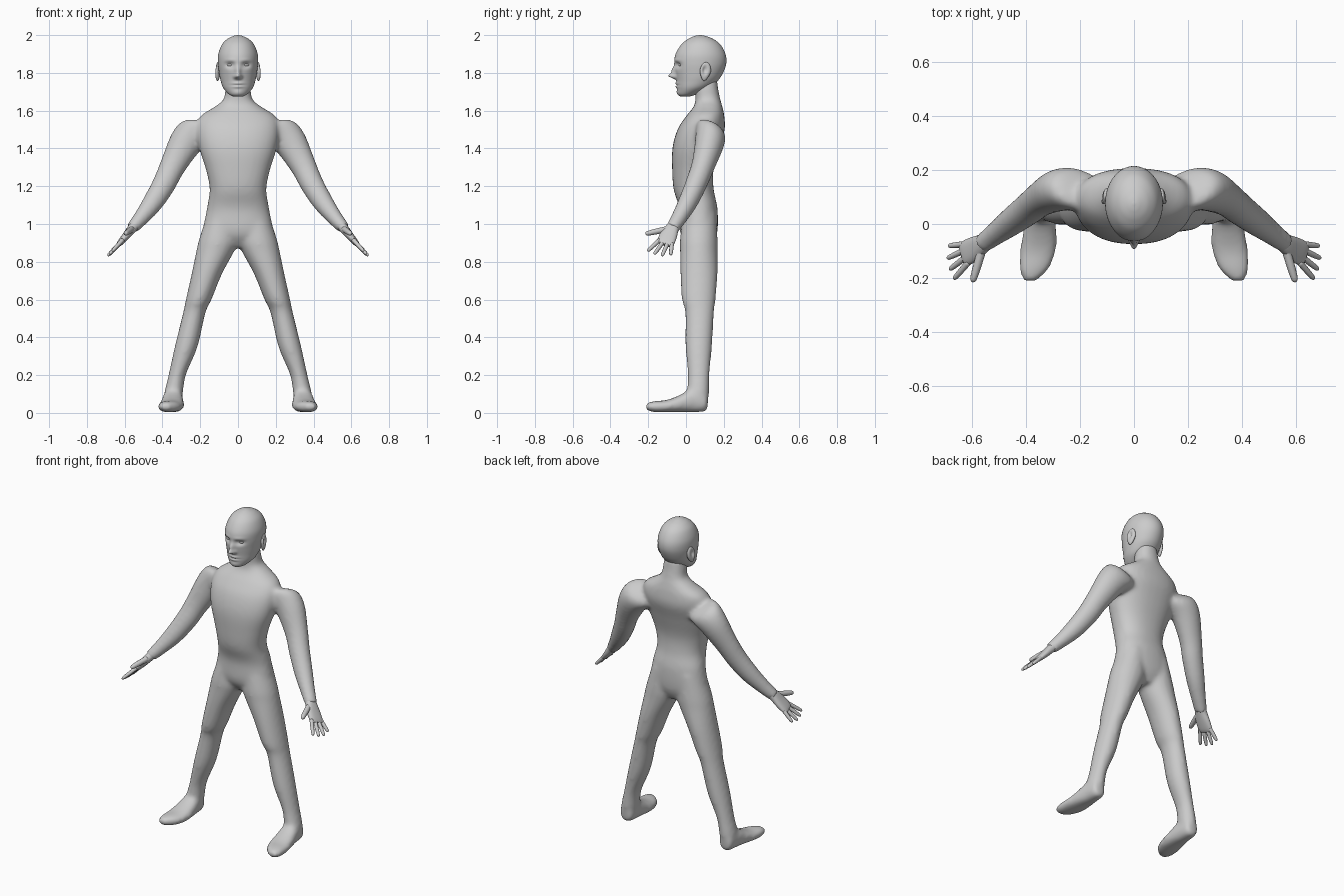
import bpy, bmesh, math
from mathutils import Vector, Matrix

if "Cube" in bpy.data.objects:
    bpy.data.objects.remove(bpy.data.objects["Cube"])

X, Y, Z = Vector((1, 0, 0)), Vector((0, 1, 0)), Vector((0, 0, 1))


def spline(rows, steps):
    """Catmull-Rom through rows of numbers."""
    out, n = [], len(rows)
    for i in range(n - 1):
        p = [rows[max(0, min(n - 1, i + k))] for k in (-1, 0, 1, 2)]
        for j in range(steps):
            t = j / steps
            out.append([0.5 * (2 * b + (c - a) * t + (2 * a - 5 * b + 4 * c - d) * t * t
                               + (3 * b - a - 3 * c + d) * t ** 3) for a, b, c, d in zip(*p)])
    return out + [list(rows[-1])]


def loft(bm, rows, u=X, v=Y, side=1, segs=32, steps=5, power=2.0):
    """Skin over rings given as (cx, cy, cz, half_u, half_v); side=-1 mirrors in x."""
    rings = []
    for cx, cy, cz, a, b in spline(rows, steps):
        ring = []
        for k in range(segs):
            t = 2 * math.pi * k / segs
            c, s = math.cos(t), math.sin(t)
            p = (Vector((cx, cy, cz)) + u * a * math.copysign(abs(c) ** (2 / power), c)
                 + v * b * math.copysign(abs(s) ** (2 / power), s))
            ring.append(bm.verts.new((p.x * side, p.y, p.z)))
        rings.append(ring)
    for r, q in zip(rings, rings[1:]):
        for k in range(segs):
            m = (k + 1) % segs
            bm.faces.new((r[k], r[m], q[m], q[k]))
    bm.faces.new(rings[0])
    bm.faces.new(rings[-1])


def upright(rows):
    """(z, x_min, x_max, y_front, y_back) -> loft rows."""
    return [((x0 + x1) / 2, (y0 + y1) / 2, z, (x1 - x0) / 2, (y1 - y0) / 2)
            for z, x0, x1, y0, y1 in rows]


def finish(bm, name, mirror=False):
    bmesh.ops.recalc_face_normals(bm, faces=bm.faces)
    for f in bm.faces:
        f.smooth = True
    me = bpy.data.meshes.new(name)
    bm.to_mesh(me)
    bm.free()
    ob = bpy.data.objects.new(name, me)
    bpy.context.collection.objects.link(ob)
    if mirror:
        ob.modifiers.new("mirror", 'MIRROR').use_mirror_merge = False
    return ob


# Body: torso, neck, legs, feet and arms fused into one skin
bm = bmesh.new()
torso = [(.875, .05, .02, .13), (.95, .175, -.03, .165), (1.08, .165, -.035, .167),
         (1.18, .15, -.065, .147), (1.28, .168, -.073, .145), (1.40, .205, -.072, .175),
         (1.50, .22, -.045, .205), (1.57, .20, .0, .203), (1.62, .125, .04, .193),
         (1.66, .077, .05, .182), (1.72, .067, .045, .17), (1.77, .06, .04, .165)]
loft(bm, upright([(z, -w, w, f, b) for z, w, f, b in torso]), power=2.25)

leg = [(1.06, 0, .16, -.015, .16), (.92, 0, .206, -.032, .167), (.86, .018, .22, -.032, .167),
       (.735, .085, .246, -.03, .167), (.60, .14, .276, -.022, .157), (.53, .172, .291, -.004, .148),
       (.35, .214, .335, -.003, .138), (.20, .276, .368, .01, .124), (.10, .292, .391, .005, .122),
       (.04, .305, .385, .02, .115)]
foot = [(.345, .115, .06, .022, .032), (.345, .10, .06, .042, .053), (.345, .03, .066, .053, .063),
        (.348, -.03, .05, .062, .046), (.355, -.10, .036, .067, .033), (.37, -.17, .033, .053, .029),
        (.385, -.212, .033, .022, .018)]
arm = [(.15, .115, 1.50, .07, .07), (.215, .13, 1.49, .095, .085), (.278, .123, 1.43, .088, .08),
       (.345, .09, 1.31, .07, .063), (.39, .055, 1.215, .063, .058), (.45, .01, 1.115, .055, .052),
       (.51, -.035, 1.035, .043, .043), (.56, -.072, .977, .034, .038)]
au = Vector((.82, 0, .57)).normalized()
av = Vector((.4, -.3, -.6)).cross(au).normalized()
for s in (1, -1):
    loft(bm, upright(leg), side=s)
    loft(bm, foot, X, Z, side=s, power=2.3)
    loft(bm, arm, au, av, side=s)
body = finish(bm, "body")
rm = body.modifiers.new("fuse", 'REMESH')
rm.mode = 'VOXEL'
rm.voxel_size = .011
rm.use_smooth_shade = True
sm = body.modifiers.new("soften", 'SMOOTH')
sm.factor, sm.iterations = .5, 12

# Hands: palm, four fanned fingers and thumb
bm = bmesh.new()
d = Vector((.63, -.39, -.67)).normalized()
sp = (Y - d * Y.dot(d)).normalized()
nm = d.cross(sp)
loft(bm, [(.535, -.053, 1.005, .03, .026), (.56, -.073, .977, .036, .025),
          (.59, -.092, .94, .046, .021), (.62, -.107, .905, .047, .016),
          (.632, -.114, .892, .042, .011)], sp, nm, segs=24, power=2.4)


def finger(base, tip, r):
    ax = (tip - base).normalized()
    u = (sp - ax * sp.dot(ax)).normalized()
    prof = [(0, 1), (.5, .95), (.85, .8), (.96, .55), (1, .1)]
    loft(bm, [(*base.lerp(tip, t), r * k, r * k) for t, k in prof], u, ax.cross(u), segs=12, steps=3)


knuckle = Vector((.618, -.106, .907))
for t, length in ((-.035, .103), (-.012, .11), (.012, .105), (.034, .08)):
    finger(knuckle + sp * t, knuckle + d * length + sp * t * 1.8, .0115)
finger(Vector((.56, -.09, .975)), Vector((.597, -.215, .948)), .0165)
finish(bm, "hand", mirror=True)

# Head: stacked outline, then soft bumps and dents for the face
bm = bmesh.new()
head = [(1.675, .025, -.03, .02), (1.688, .05, -.042, .06), (1.72, .078, -.047, .125),
        (1.76, .092, -.05, .17), (1.80, .1, -.056, .196), (1.85, .106, -.062, .213),
        (1.90, .104, -.055, .209), (1.95, .085, -.025, .182), (1.98, .056, .012, .143),
        (1.995, .025, .045, .105), (2.0, .005, .07, .08)]
loft(bm, upright([(z, -w, w, f, b) for z, w, f, b in head]), segs=112, steps=8)
features = [(0, 1.783, .011, .010, .032), (0, 1.808, .010, .017, .019),   # nose
            (.014, 1.779, .007, .007, .009),                              # nostrils
            (.042, 1.842, .017, .011, -.017), (.042, 1.866, .02, .007, .004),  # sockets, brows
            (0, 1.744, .020, .005, .008), (0, 1.727, .018, .005, .008),   # lips
            (0, 1.7355, .022, .003, -.006), (0, 1.695, .02, .012, .005)]  # mouth line, chin
for p in bm.verts:
    if p.co.y < .03:
        x, z = abs(p.co.x), p.co.z
        p.co.y -= sum(h * math.exp(-((x - fx) / sx) ** 2 / 2 - ((z - fz) / sz) ** 2 / 2)
                      for fx, fz, sx, sz, h in features)
finish(bm, "head")

# Ears: flattened shells with a hollow inside the rim
bm = bmesh.new()
bmesh.ops.create_uvsphere(bm, u_segments=32, v_segments=24, radius=1)
for p in bm.verts:
    r = math.hypot(p.co.y + .15, p.co.z - .15)
    if p.co.x > 0:
        p.co.x -= 1.1 * math.exp(-(r / .42) ** 2)
    if p.co.z < 0:
        p.co.y *= 1 + .35 * p.co.z
bm.transform(Matrix.Translation((.107, .102, 1.807)) @ Matrix.Rotation(math.radians(14), 4, 'Z')
             @ Matrix.Rotation(math.radians(-8), 4, 'X') @ Matrix.Diagonal((.013, .03, .05, 1)))
finish(bm, "ear", mirror=True)

# Eyes
bm = bmesh.new()
bmesh.ops.create_uvsphere(bm, u_segments=24, v_segments=16, radius=1)
bm.transform(Matrix.Translation((.043, -.026, 1.842)) @ Matrix.Rotation(math.radians(20), 4, 'Z')
             @ Matrix.Diagonal((.018, .013, .009, 1)))
eye = finish(bm, "eye", mirror=True)
white = bpy.data.materials.new("eye_white")
white.diffuse_color = (.9, .9, .9, 1)
white.use_nodes = True
white.node_tree.nodes["Principled BSDF"].inputs["Base Color"].default_value = white.diffuse_color
eye.data.materials.append(white)
